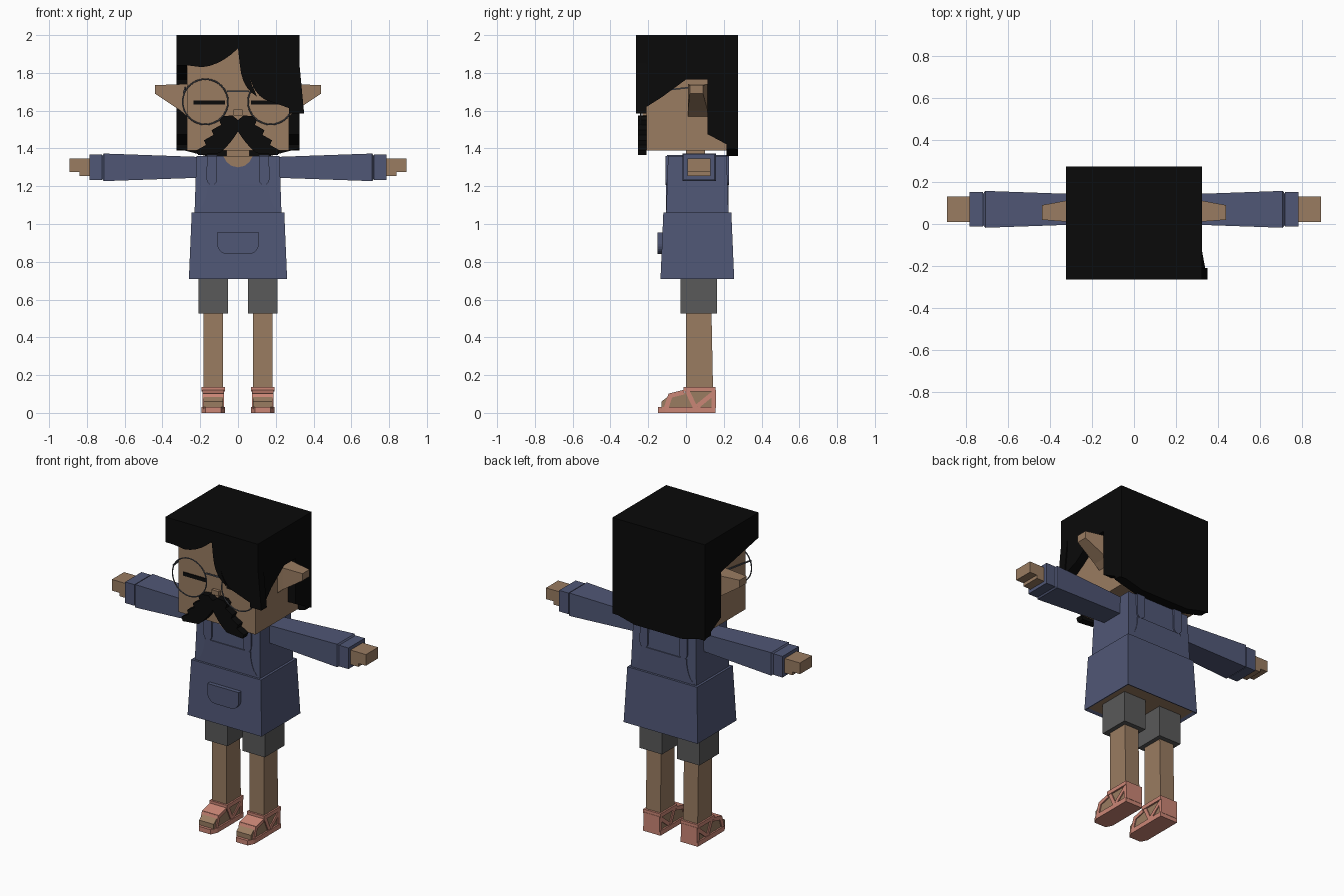
import bpy, bmesh
from math import sin, cos, radians, pi
from mathutils import Vector

cube = bpy.data.objects.get("Cube")
if cube:
    bpy.data.objects.remove(cube, do_unlink=True)


def material(name, red, green, blue):
    mat = bpy.data.materials.new(name)
    mat.use_nodes = True
    mat.diffuse_color = (red, green, blue, 1)
    shader = next(n for n in mat.node_tree.nodes if n.type == 'BSDF_PRINCIPLED')
    shader.inputs["Base Color"].default_value = mat.diffuse_color
    return mat


SKIN = material("skin", .32, .2, .12)
BLUE = material("blue cloth", .08, .095, .18)
BLACK = material("black hair", .003, .003, .003)
GREY = material("grey shorts", .1, .1, .1)
CORAL = material("coral sandal", .6, .24, .18)
WIRE = material("wire frame", .09, .1, .12)


def place(axis, along, a, b):
    return {'x': (along, a, b), 'y': (a, along, b), 'z': (a, b, along)}[axis]


def skin_rings(name, mat, axis, levels, mirror):
    """Joins matching outlines placed along an axis, caps both ends."""
    bm = bmesh.new()
    loops = [[bm.verts.new(place(axis, along, a, b)) for a, b in outline]
             for along, outline in levels]
    for lower, upper in zip(loops, loops[1:]):
        for i in range(len(lower)):
            bm.faces.new((lower[i - 1], lower[i], upper[i], upper[i - 1]))
    bm.faces.new(loops[0])
    bm.faces.new(loops[-1])
    bmesh.ops.recalc_face_normals(bm, faces=bm.faces)
    mesh = bpy.data.meshes.new(name)
    bm.to_mesh(mesh)
    bm.free()
    mesh.materials.append(mat)
    part = bpy.data.objects.new(name, mesh)
    bpy.context.collection.objects.link(part)
    if mirror:
        part.modifiers.new("Mirror", 'MIRROR')
    return part


def prism(name, mat, axis, outline, span, mirror=False):
    return skin_rings(name, mat, axis, [(along, outline) for along in span], mirror)


def taper(name, mat, axis, *sections, mirror=False):
    """Blends rectangles, each given as a position and two spans."""
    levels = [(along, [(a[0], b[0]), (a[1], b[0]), (a[1], b[1]), (a[0], b[1])])
              for along, (a, b) in sections]
    return skin_rings(name, mat, axis, levels, mirror)


def block(name, mat, x, y, z, mirror=False):
    return taper(name, mat, 'z', (z[0], (x, y)), (z[1], (x, y)), mirror=mirror)


def both(width):
    return (-width, width)


def grow(rectangle, amount):
    return [(low - amount, high + amount) for low, high in rectangle]


def arc(centre, radius, start, end, steps=6):
    angles = [radians(start + (end - start) * i / steps) for i in range(steps + 1)]
    return [(centre[0] + radius * cos(t), centre[1] + radius * sin(t)) for t in angles]


def bend(start, pull, end, steps=5):
    """Points of a quadratic curve from start to end."""
    start, pull, end = Vector(start), Vector(pull), Vector(end)
    fractions = [i / steps for i in range(steps + 1)]
    return [tuple(start.lerp(pull, t).lerp(pull.lerp(end, t), t)) for t in fractions]


# Head
HEAD_SIDE, FACE, CHIN = .27, -.21, 1.39
block("head", SKIN, both(HEAD_SIDE), (FACE, .22), (CHIN, 1.95))
block("nose", SKIN, both(.025), (FACE - .02, FACE), (1.575, 1.605))
block("neck", SKIN, both(.06), (0, .1), (1.33, CHIN + .02))
block("eyes", BLACK, (.07, .235), (FACE - .006, FACE), (1.632, 1.655), mirror=True)
ear_root, ear_tip = [(.01, .115), (1.6, 1.74)], [(.02, .09), (1.69, 1.735)]
taper("ears", SKIN, 'x', (HEAD_SIDE, [ear_root[0], (1.57, 1.74)]), (.305, ear_root),
      (.44, ear_tip), mirror=True)

# Moustache with a toothed outer edge
top, tip = Vector((.1, 1.55)), Vector((.22, CHIN))
moustache = [(0, 1.55), (.03, 1.575), (.08, 1.57)]
for i in range(4):
    tooth = top.lerp(tip, i / 3)
    moustache += [tuple(tooth), (tooth.x - .01, tooth.y - .025)]
moustache += bend((.1, 1.375), (.05, 1.41), (0, 1.49))
prism("moustache", BLACK, 'y', moustache, (FACE - .045, FACE), mirror=True)

# Hair
SIDE, FRONT, BACK, CROWN = .325, -.265, .275, 2
LOCK_OUT, LOCK_LOW, TEMPLE, NAPE = .35, 1.585, 1.84, 1.36
block("hair_crown", BLACK, both(SIDE), (FRONT, BACK), (1.93, CROWN))

# Fringe: short sweep, thin strand, then the long lock
fringe = [(-SIDE, CROWN), (-SIDE, TEMPLE), (-HEAD_SIDE, TEMPLE)]
fringe += bend((-.19, 1.83), (-.09, 1.84), (0, 1.93))
fringe += bend((.01, 1.84), (.02, 1.72), (.1, 1.675))
fringe += bend((.09, 1.7), (.05, 1.77), (.045, 1.915))
fringe += bend((.05, 1.83), (.07, 1.7), (.14, 1.66))
fringe += [(LOCK_OUT, LOCK_LOW), (SIDE, 1.85), (SIDE, CROWN)]
prism("fringe", BLACK, 'y', fringe, (FRONT, FACE))

# Sides: cut out around the ears
behind_ear = [(.115, 1.765), (.115, 1.475), (BACK, NAPE + .03), (BACK, CROWN)]
prism("right_side_hair", BLACK, 'x', [(FRONT, CROWN), (FRONT, TEMPLE)] + behind_ear,
      (-SIDE, -HEAD_SIDE))
lock = prism("left_side_hair", BLACK, 'x',
             [(FRONT, CROWN), (FRONT, 1.85), (FRONT, LOCK_LOW), (-.13, 1.67), (0, 1.765)]
             + behind_ear, (HEAD_SIDE, SIDE))
for vert in lock.data.vertices:
    if vert.co.x > HEAD_SIDE + .01 and vert.co.z < LOCK_LOW + .01 and vert.co.y < FACE:
        vert.co.x = LOCK_OUT
prism("back_hair", BLACK, 'y', [(-SIDE, CROWN), (-SIDE, 1.4), (-.17, NAPE),
                                (.17, NAPE), (SIDE, 1.4), (SIDE, CROWN)], (.215, BACK))

# Glasses
LENS_Y = -.24
for label, sign in (("left", 1), ("right", -1)):
    bpy.ops.mesh.primitive_torus_add(
        location=(sign * .173, LENS_Y, 1.647), rotation=(pi / 2, 0, 0), major_radius=.12,
        minor_radius=.004, major_segments=32, minor_segments=6)
    rim = bpy.context.object
    rim.name = label + "_glasses_rim"
    rim.data.materials.append(WIRE)
block("glasses_bridge", WIRE, both(.058), (LENS_Y - .004, LENS_Y + .004), (1.7, 1.708))
taper("glasses_arms", WIRE, 'y', (LENS_Y, [(.284, .291), (1.69, 1.698)]),
      (.03, [(.274, .281), (1.72, 1.728)]), mirror=True)

# Dress
BODY = [both(.22), (-.095, .215)]
WAIST, SHOULDER, HEM = 1.06, 1.36, .71
taper("bodice", BLUE, 'z', (WAIST, grow(BODY, .01)), (SHOULDER, BODY))
skirt = taper("skirt", BLUE, 'z', (HEM, grow(BODY, .04)), (WAIST, grow(BODY, .025)))
skirt.data.materials.append(SKIN)
bm = bmesh.new()
bm.from_mesh(skirt.data)
underside = min(bm.faces, key=lambda face: face.calc_center_median().z)
bmesh.ops.inset_individual(bm, faces=[underside], thickness=.025, depth=-.01)
underside.material_index = 1
bm.to_mesh(skirt.data)
bm.free()

# Bib and straps, front and back
bib = [(0, WAIST)] + bend((.225, WAIST), (.165, 1.09), (.16, 1.21)) + [(0, 1.21)]
strap = [(.11, SHOULDER)] + arc((.138, 1.235), .028, 180, 360) + [(.165, SHOULDER)]
for label, surface in (("front", -.1), ("back", .22)):
    prism(label + "_bib", BLUE, 'y', bib, (surface - .006, surface + .006), mirror=True)
    prism(label + "_straps", BLUE, 'y', strap, (surface - .008, surface + .008), mirror=True)
block("shoulder_straps", BLUE, (.11, .165), (-.1, .22), (SHOULDER, SHOULDER + .006), mirror=True)
prism("neckline", SKIN, 'y', arc((0, SHOULDER + .02), .08, 195, 345), (-.101, -.092))
pocket = [(.11, .955), (-.11, .955)]
pocket += arc((-.055, .895), .055, 180, 270) + arc((.055, .895), .055, 270, 360)
prism("pocket", BLUE, 'y', pocket, (-.15, -.115))

# Arms
ARM = [(0, .14), (1.245, 1.355)]
wide = grow(ARM, .018)
taper("sleeves", BLUE, 'x', (.2, ARM), (.71, wide), (.72, grow(ARM, .006)), mirror=True)
taper("cuffs", BLUE, 'x', (.72, grow(ARM, .012)), (.785, grow(ARM, .012)), mirror=True)
hand = grow(ARM, -.009)
taper("palms", SKIN, 'x', (.77, hand), (.84, hand), mirror=True)
block("fingers", SKIN, (.83, .893), hand[0], (1.275, hand[1][1]), mirror=True)

# Legs and feet
LEG = (.08, .182)
block("shorts", GREY, (.053, .21), (-.03, .165), (.525, .75), mirror=True)
taper("legs", SKIN, 'z', (.03, [LEG, (0, .145)]), (.53, [LEG, (0, .135)]), mirror=True)
prism("feet", SKIN, 'x', [(-.13, .02), (-.13, .06), (-.09, .09), (.01, .11), (.01, .02)],
      LEG, mirror=True)

# Sandals: sole, ankle band, then slanted straps as ribbons
SHOE, HEEL, TOE = (.07, .192), .156, -.148
prism("sandal_soles", CORAL, 'z',
      [(LEG[0] + .01, TOE), (LEG[1] - .01, TOE), (SHOE[1], TOE + .04), (SHOE[1], HEEL),
       (SHOE[0], HEEL), (SHOE[0], TOE + .04)], (0, .03), mirror=True)
block("ankle_straps", CORAL, SHOE, (-.012, HEEL), (.113, .138), mirror=True)
ribbons = {"toe": ((-.105, .025), (-.08, .1)), "upper": ((-.09, .09), (-.01, .11)),
           "instep": ((.05, .025), (.005, .12)), "arch": ((.06, .035), (.14, .1)),
           "heel": ((.146, .025), (.146, .12))}
for label, ends in ribbons.items():
    start, end = map(Vector, ends)
    edge = (end - start).orthogonal().normalized() * .012
    outline = [start + edge, end + edge, end - edge, start - edge]
    prism(label + "_straps", CORAL, 'x', outline, (.074, .189), mirror=True)
